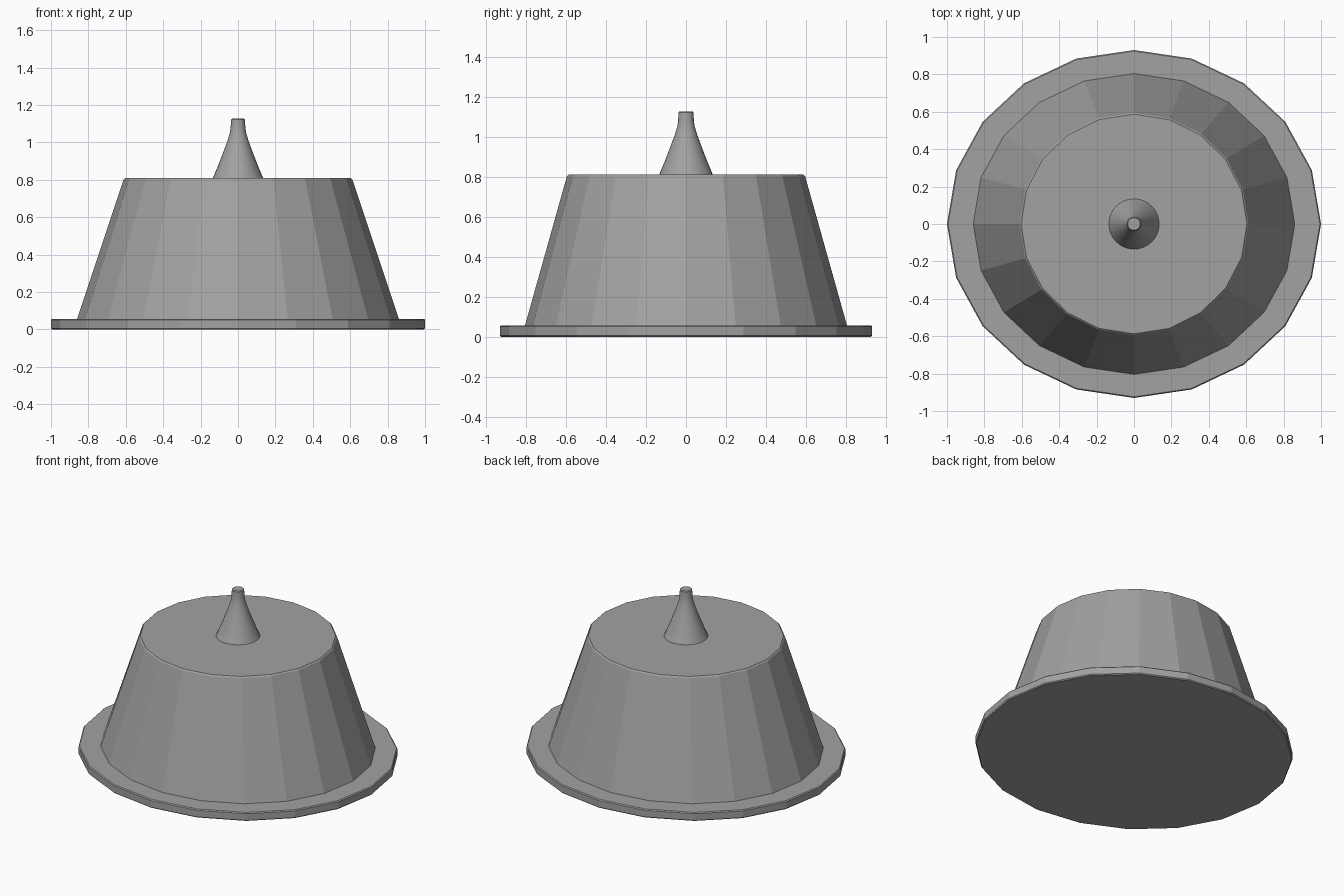
import bpy
import bmesh
from math import cos, sin, tau, radians

old = bpy.data.objects.get("Cube")
if old:
    bpy.data.objects.remove(old, do_unlink=True)

grey = bpy.data.materials.new("plain grey")
grey.use_nodes = True
colour = (0.36, 0.36, 0.36, 1)
grey.diffuse_color = colour
grey.node_tree.nodes["Principled BSDF"].inputs["Base Color"].default_value = colour


def loft(name, rings, sides, smooth=False):
    """Closed solid through stacked elliptical rings (x radius, y radius, z)."""
    bm = bmesh.new()
    loops = [[bm.verts.new((rx * cos(tau * i / sides), ry * sin(tau * i / sides), z))
              for i in range(sides)] for rx, ry, z in rings]
    for low, high in zip(loops, loops[1:]):
        for i in range(sides):
            j = (i + 1) % sides
            bm.faces.new((low[i], low[j], high[j], high[i]))
    bm.faces.new(reversed(loops[0]))
    bm.faces.new(loops[-1])
    mesh = bpy.data.meshes.new(name)
    bm.to_mesh(mesh)
    bm.free()
    mesh.materials.append(grey)
    obj = bpy.data.objects.new(name, mesh)
    bpy.context.collection.objects.link(obj)
    if smooth:
        bpy.ops.object.select_all(action="DESELECT")
        obj.select_set(True)
        bpy.context.view_layer.objects.active = obj
        bpy.ops.object.shade_smooth_by_angle(angle=radians(30))
    return obj


# Base flange with softened rims
b = 0.006
loft("base_flange", [(1 - b, 0.93 - b, 0), (1, 0.93, b),
                     (1, 0.93, 0.057 - b), (1 - b, 0.93 - b, 0.057)], 20)

# Tapered faceted body with a small chamfer on the top edge
loft("tapered_body", [(0.862, 0.806, 0.05), (0.612, 0.595, 0.802),
                      (0.604, 0.587, 0.81)], 20)

# Flared spout ending in a narrow cylindrical tip
spout = [(0.137, 0.805), (0.132, 0.815), (0.105, 0.88), (0.078, 0.95),
         (0.056, 1.01), (0.044, 1.05), (0.039, 1.08), (0.038, 1.122), (0.033, 1.127)]
loft("spout", [(r, r, z) for r, z in spout], 32, smooth=True)
